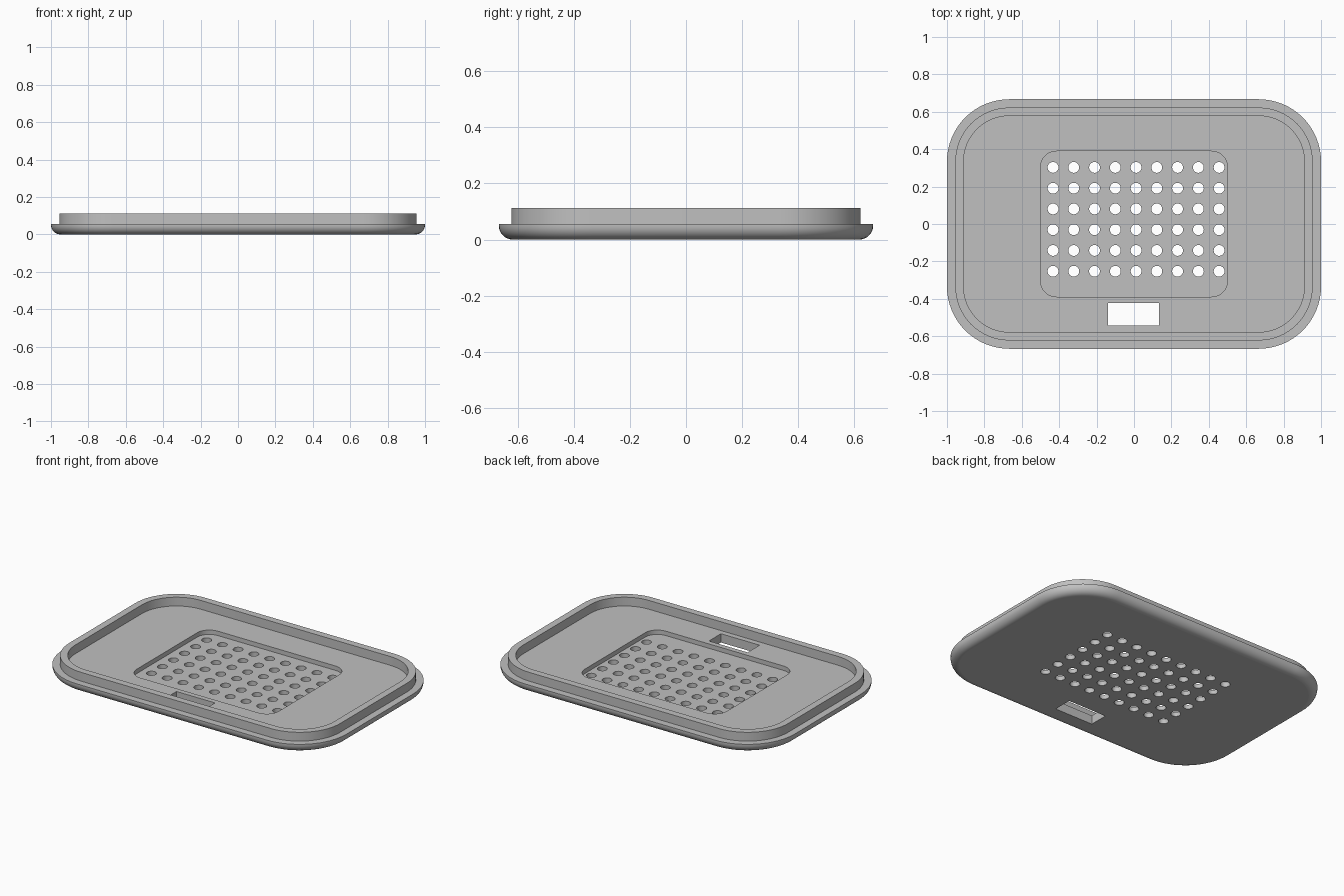
import bpy, bmesh, math

old = bpy.data.objects.get("Cube")
if old:
    bpy.data.objects.remove(old, do_unlink=True)

grey = bpy.data.materials.new("light_grey")
grey.use_nodes = True
COLOUR = (0.53, 0.53, 0.53, 1)
grey.diffuse_color = COLOUR
grey.node_tree.nodes["Principled BSDF"].inputs["Base Color"].default_value = COLOUR


def rounded_rect(hx, hy, r, seg):
    """Outline of a rounded rectangle, counter-clockwise."""
    pts = []
    for q, (sx, sy) in enumerate([(1, 1), (-1, 1), (-1, -1), (1, -1)]):
        for i in range(seg + 1):
            a = math.pi / 2 * (q + i / seg)
            pts.append((sx * (hx - r) + r * math.cos(a),
                        sy * (hy - r) + r * math.sin(a)))
    return pts


def loft(bm, rings):
    """Join (outline, z) rings with side faces and close both ends."""
    loops = [[bm.verts.new((x, y, z)) for x, y in pts] for pts, z in rings]
    n = len(loops[0])
    for a, b in zip(loops, loops[1:]):
        for i in range(n):
            j = (i + 1) % n
            bm.faces.new((a[i], a[j], b[j], b[i]))
    bm.faces.new(loops[0][::-1])
    bm.faces.new(loops[-1])


def make_object(name, bm):
    mesh = bpy.data.meshes.new(name)
    bmesh.ops.recalc_face_normals(bm, faces=bm.faces)
    bm.to_mesh(mesh)
    bm.free()
    mesh.materials.append(grey)
    obj = bpy.data.objects.new(name, mesh)
    bpy.context.collection.objects.link(obj)
    return obj


def cut(target, cutter):
    """Subtract the cutter from the target and discard it."""
    mod = target.modifiers.new("cut", 'BOOLEAN')
    mod.operation, mod.solver, mod.object = 'DIFFERENCE', 'EXACT', cutter
    bpy.context.view_layer.objects.active = target
    bpy.ops.object.modifier_apply(modifier=mod.name)
    bpy.data.objects.remove(cutter, do_unlink=True)


# Lid body: rounded underside, outer ledge, raised lip and sunken floor
HX, HY, R = 1.0, 0.667, 0.333
FILLET, LEDGE, TOP, WALL = 0.05, 0.056, 0.112, 0.0445
STEPS = 8
section = []
for i in range(STEPS + 1):
    a = math.pi / 2 * i / STEPS
    section.append((FILLET * (1 - math.sin(a)), FILLET * (1 - math.cos(a))))
section += [(0, LEDGE), (WALL, LEDGE), (WALL, TOP), (2 * WALL, TOP), (2 * WALL, LEDGE)]
bm = bmesh.new()
loft(bm, [(rounded_rect(HX - d, HY - d, R - d, 16), z) for d, z in section])
lid = make_object("lid", bm)

# Shallow recess in the floor
bm = bmesh.new()
outline = rounded_rect(0.5, 0.389, 0.085, 10)
loft(bm, [(outline, 0.028), (outline, 0.2)])
cut(lid, make_object("recess_cutter", bm))

# Grid of round drain holes
PITCH, HOLE_R = 0.111, 0.029
bm = bmesh.new()
for col in range(9):
    for row in range(6):
        cx, cy = 0.011 + (col - 4) * PITCH, 0.025 + (row - 2.5) * PITCH
        circle = [(cx + HOLE_R * math.cos(t * math.pi / 12),
                   cy + HOLE_R * math.sin(t * math.pi / 12)) for t in range(24)]
        loft(bm, [(circle, -0.1), (circle, 0.1)])
cut(lid, make_object("hole_cutter", bm))

# Rectangular slot near the front
bm = bmesh.new()
slot = [(-0.138, -0.543), (0.134, -0.543), (0.134, -0.422), (-0.138, -0.422)]
loft(bm, [(slot, -0.1), (slot, 0.2)])
cut(lid, make_object("slot_cutter", bm))

# Smooth curved walls, flat level faces
bpy.ops.object.select_all(action='DESELECT')
lid.select_set(True)
bpy.context.view_layer.objects.active = lid
bpy.ops.object.shade_smooth_by_angle(angle=math.radians(30))
for face in lid.data.polygons:
    if abs(face.normal.z) > 0.999:
        face.use_smooth = False
